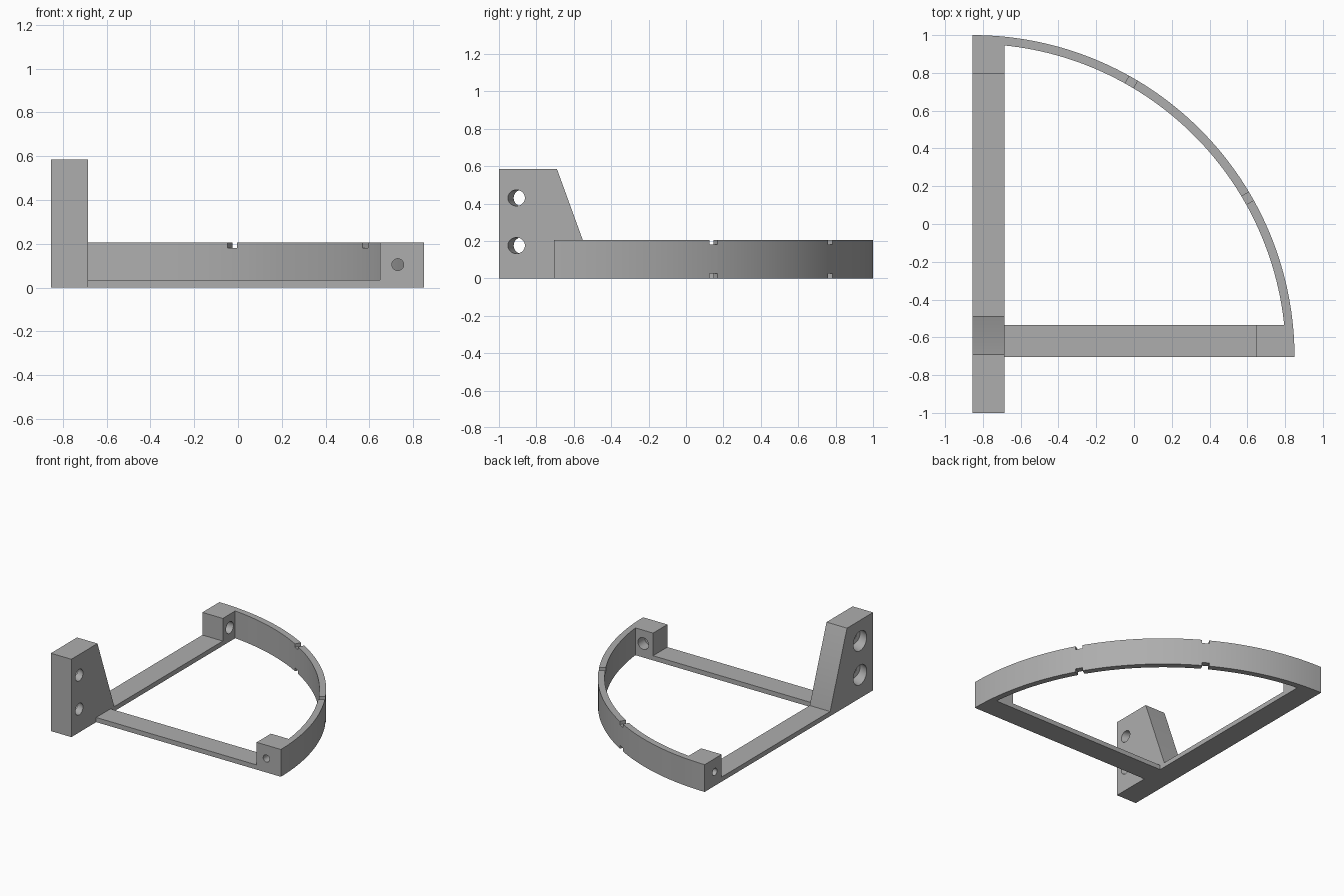
import bpy, bmesh, math
from mathutils import Vector, Matrix

if "Cube" in bpy.data.objects:
    bpy.data.objects.remove(bpy.data.objects["Cube"])

CORNER = Vector((-0.855, -0.705, 0))   # centre of the quarter arc
R_OUT, R_IN = 1.705, 1.659
WIDTH, FLOOR, HEIGHT = 0.17, 0.035, 0.205

grey = bpy.data.materials.new("plain grey")
grey.use_nodes = True
grey.diffuse_color = (0.42, 0.42, 0.42, 1)
grey.node_tree.nodes["Principled BSDF"].inputs["Base Color"].default_value = grey.diffuse_color


def finish(name, bm):
    bmesh.ops.recalc_face_normals(bm, faces=bm.faces)
    mesh = bpy.data.meshes.new(name)
    bm.to_mesh(mesh)
    bm.free()
    mesh.materials.append(grey)
    ob = bpy.data.objects.new(name, mesh)
    bpy.context.collection.objects.link(ob)
    return ob


def extrude(name, points, offset):
    """Solid from a closed outline pushed along an offset."""
    bm = bmesh.new()
    face = bm.faces.new([bm.verts.new(p) for p in points])
    ext = bmesh.ops.extrude_face_region(bm, geom=[face], use_keep_orig=True)
    verts = [v for v in ext["geom"] if isinstance(v, bmesh.types.BMVert)]
    bmesh.ops.translate(bm, verts=verts, vec=offset)
    return finish(name, bm)


def rod(start, end, radius):
    """Cylindrical cutter between two points."""
    a, b = Vector(start), Vector(end)
    turn = (b - a).to_track_quat("Z", "Y").to_matrix().to_4x4()
    bm = bmesh.new()
    bmesh.ops.create_cone(bm, cap_ends=True, segments=32, radius1=radius, radius2=radius,
                          depth=(b - a).length, matrix=Matrix.Translation((a + b) / 2) @ turn)
    return finish("cutter", bm)


def cut(ob, cutters):
    """Subtract the cutters, keep the result and remove the cutters."""
    for c in cutters:
        c.hide_render = True
        mod = ob.modifiers.new("cut", "BOOLEAN")
        mod.operation, mod.solver, mod.object = "DIFFERENCE", "EXACT", c
    graph = bpy.context.evaluated_depsgraph_get()
    mesh = bpy.data.meshes.new_from_object(ob.evaluated_get(graph))
    ob.modifiers.clear()
    ob.data = mesh
    for c in cutters:
        bpy.data.objects.remove(c)


def place(u, v, z, swap):
    """Point on an arm: u across, v along; swap picks the other arm."""
    return CORNER + Vector((v, u, z) if swap else (u, v, z))


def arm_outline(start, z, swap):
    """Strip whose far end follows the inside of the arc."""
    ends = [(u, math.sqrt(R_IN ** 2 - u ** 2)) for u in (WIDTH * i / 6 for i in range(6, -1, -1))]
    return [place(u, v, z, swap) for u, v in [(0, start), (WIDTH, start)] + ends]


parts = []

# Two floor bars with drilled end blocks
for label, start, swap in (("side", 0.215, False), ("front", WIDTH, True)):
    parts.append(extrude(label + "_bar", arm_outline(start, 0, swap), (0, 0, FLOOR)))
    block = extrude(label + "_end_block", arm_outline(1.503, FLOOR, swap), (0, 0, HEIGHT - FLOOR))
    hole = [place(u, 1.585, 0.105, swap) for u in (-0.1, 0.09, 0.3)]
    cut(block, [rod(hole[0], hole[2], 0.027), rod(hole[1], hole[2], 0.044)])
    parts.append(block)

# Quarter-circle rim
steps = 64
angles = [math.pi / 2 * i / steps for i in range(steps + 1)]
ring = [(R_OUT, a) for a in angles] + [(R_IN, a) for a in reversed(angles)]
rim = extrude("curved_rim", [CORNER + Vector((r * math.cos(a), r * math.sin(a), 0)) for r, a in ring],
              (0, 0, HEIGHT))

# Notches on the top and bottom edges of the rim
notches = []
for degrees in (30, 60):
    spin = Matrix.Translation(CORNER) @ Matrix.Rotation(math.radians(degrees), 4, "Z")
    for z in (-0.025, HEIGHT + 0.025):
        bm = bmesh.new()
        size = Matrix.Diagonal((0.2, 0.05, 0.1, 1))
        bmesh.ops.create_cube(bm, size=1, matrix=spin @ Matrix.Translation((1.68, 0, z)) @ size)
        notches.append(finish("cutter", bm))
cut(rim, notches)
parts.append(rim)

# Upright mounting post with a sloped back
profile = [(-1, 0), (-1, 0.585), (-0.69, 0.585), (-0.49, FLOOR), (-0.49, 0)]
post = extrude("mounting_post", [(CORNER.x, y, z) for y, z in profile], (WIDTH, 0, 0))

# Angled screw holes, widened on the outer side
drills = []
for z in (0.175, 0.43):
    inner = Vector((CORNER.x + WIDTH, -0.907, z))
    slant = Vector((-WIDTH, 0.062, 0))
    drills.append(rod(inner - slant, inner + slant * 2, 0.043))
    drills.append(rod(inner + slant * 0.42, inner + slant * 2, 0.074))
cut(post, drills)
parts.append(post)

# Smooth the curves, keep the edges sharp
bpy.ops.object.select_all(action="DESELECT")
for ob in parts:
    ob.select_set(True)
bpy.context.view_layer.objects.active = parts[0]
bpy.ops.object.shade_smooth_by_angle(angle=math.radians(20))
